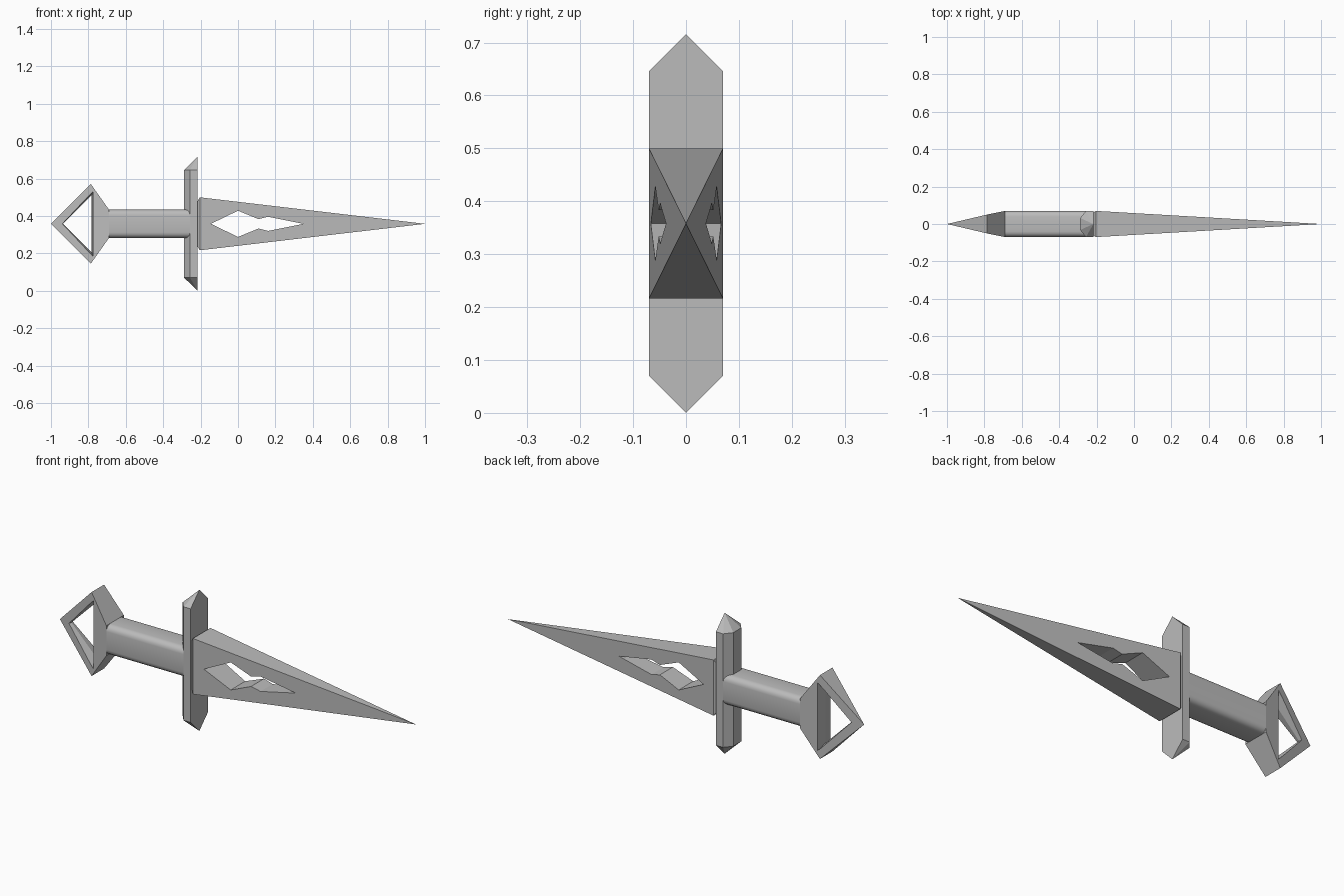
import bpy, bmesh

if "Cube" in bpy.data.objects:
    bpy.data.objects.remove(bpy.data.objects["Cube"])

ZC = 0.358  # height of the dagger's long axis

steel = bpy.data.materials.new("plain grey")
steel.diffuse_color = (0.5, 0.5, 0.5, 1)
steel.use_nodes = True
steel.node_tree.nodes["Principled BSDF"].inputs["Base Color"].default_value = steel.diffuse_color


def make(name, bm):
    bmesh.ops.recalc_face_normals(bm, faces=bm.faces[:])
    me = bpy.data.meshes.new(name)
    bm.to_mesh(me)
    bm.free()
    me.materials.append(steel)
    ob = bpy.data.objects.new(name, me)
    bpy.context.collection.objects.link(ob)
    return ob


def hull(name, points):
    bm = bmesh.new()
    for x, y, z in points:
        bm.verts.new((x, y, z + ZC))
    bmesh.ops.convex_hull(bm, input=bm.verts[:])
    bmesh.ops.dissolve_limit(bm, angle_limit=0.002, verts=bm.verts[:], edges=bm.edges[:])
    return make(name, bm)


def loft(name, rings):
    bm = bmesh.new()
    loops = [[bm.verts.new((x, y, z + ZC)) for x, y, z in r] for r in rings]
    n = len(loops[0])
    for a, b in zip(loops, loops[1:]):
        for i in range(n):
            j = (i + 1) % n
            bm.faces.new((a[i], a[j], b[j], b[i]))
    bm.faces.new(loops[0])
    bm.faces.new(loops[-1][::-1])
    return make(name, bm)


def cut(ob, cutter):
    cutter.hide_render = True
    m = ob.modifiers.new("cut", 'BOOLEAN')
    m.operation, m.solver, m.object = 'DIFFERENCE', 'EXACT', cutter
    bpy.context.view_layer.objects.active = ob
    bpy.ops.object.modifier_apply(modifier=m.name)
    bpy.data.objects.remove(cutter)


S = (-1, 1)

# blade: long pyramid with a thin bevelled base
blade = hull("blade", [(1.0, 0, 0)]
             + [(-0.204, sy * 0.07, sz * 0.1415) for sy in S for sz in S]
             + [(-0.217, sy * 0.06, sz * 0.12) for sy in S for sz in S])
half = [(0, 0.07), (0.11, 0.025), (0.16, 0.038)]
slot = [(-0.145, 0)] + half + [(0.35, 0)] + [(x, -z) for x, z in half[::-1]]
cut(blade, loft("blade_slot_cutter", [[(x, y, z) for x, z in slot] for y in (-0.2, 0.2)]))

# guard: chamfered bar with a pointed cap at each end
section = [(-0.217, 0.07), (-0.257, 0.07), (-0.288, 0.032)]
guard = hull("guard", [(x, sy * y, sz * 0.288) for x, y in section for sy in S for sz in S]
             + [(-0.217, 0, sz * 0.358) for sz in S])

# grip: box with rounded long edges
bm = bmesh.new()
bmesh.ops.create_cube(bm, size=1)
for v in bm.verts:
    v.co = (-0.47 + v.co.x * 0.44, v.co.y * 0.14, ZC + v.co.z * 0.152)
long_edges = [e for e in bm.edges if abs(e.verts[0].co.x - e.verts[1].co.x) > 0.1]
bmesh.ops.bevel(bm, geom=long_edges, offset=0.03, segments=4, profile=0.5, affect='EDGES')
grip = make("grip", bm)
bpy.context.view_layer.objects.active = grip
grip.select_set(True)
bpy.ops.object.shade_smooth_by_angle(angle=0.7)
grip.select_set(False)

# pommel: wedge-shaped pointed ring, hole slightly narrower in the middle
pommel = hull("pommel", [(-1, 0, 0)]
              + [(-0.787, sy * 0.05, sz * 0.213) for sy in S for sz in S]
              + [(-0.69, sy * 0.07, sz * 0.076) for sy in S for sz in S])
outer = [(-0.948, 0), (-0.775, 0.173), (-0.775, -0.173)]
inner = [(-0.935, 0), (-0.782, 0.153), (-0.782, -0.153)]
cut(pommel, loft("pommel_hole_cutter", [[(x, y, z) for x, z in ring] for y, ring in
                                        ((-0.1, outer), (-0.045, outer), (0, inner), (0.045, outer), (0.1, outer))]))
